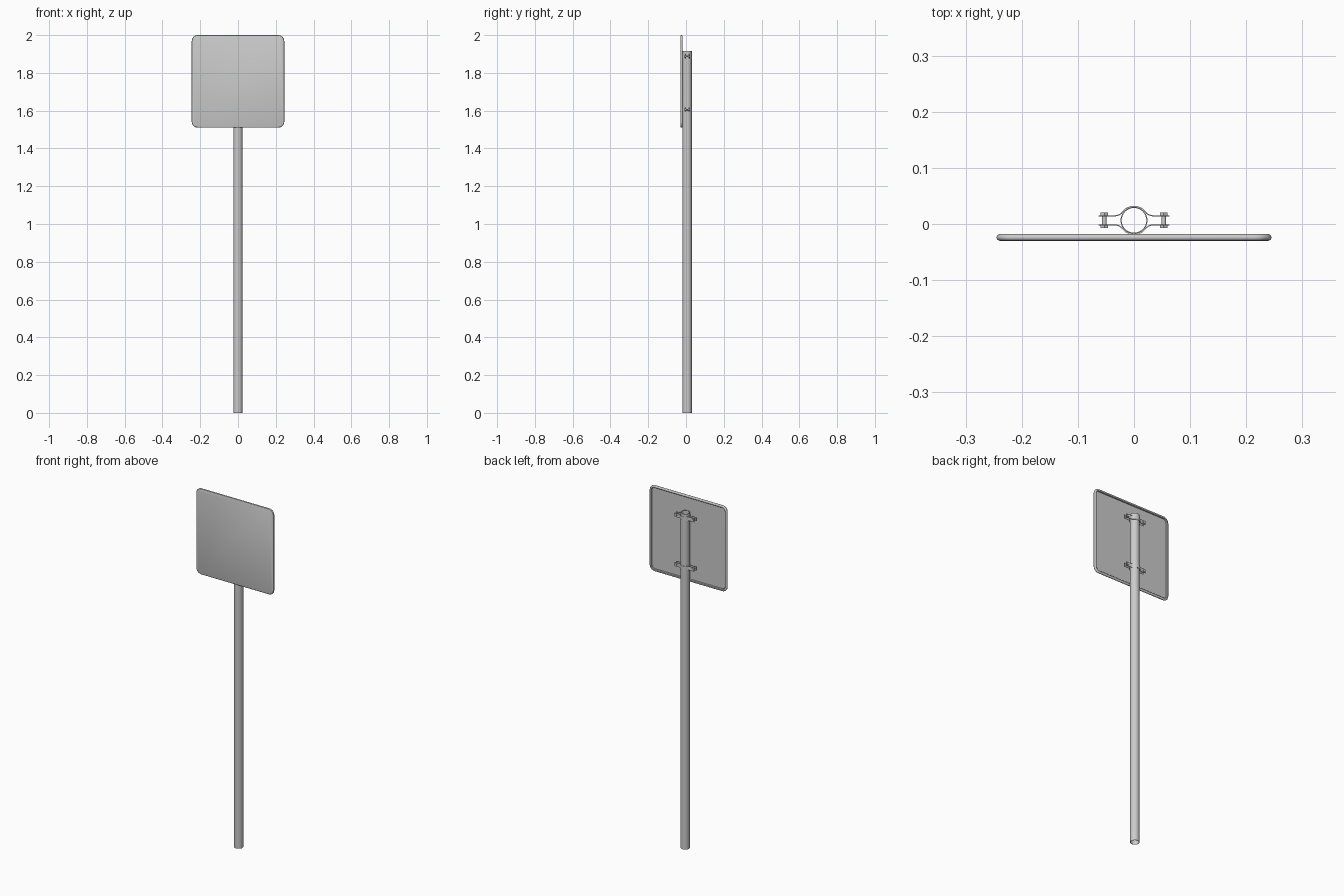
import bpy, bmesh, math
from mathutils import Matrix, Vector

if "Cube" in bpy.data.objects:
    bpy.data.objects.remove(bpy.data.objects["Cube"])

POLE_Y = 0.0065


def finish(name, bm, angle=35):
    bmesh.ops.recalc_face_normals(bm, faces=bm.faces)
    me = bpy.data.meshes.new(name)
    bm.to_mesh(me)
    bm.free()
    ob = bpy.data.objects.new(name, me)
    bpy.context.collection.objects.link(ob)
    bpy.ops.object.select_all(action='DESELECT')
    ob.select_set(True)
    bpy.context.view_layer.objects.active = ob
    bpy.ops.object.shade_smooth_by_angle(angle=math.radians(angle))
    return ob


def bridge(bm, a, b):
    n = len(a)
    for i in range(n):
        j = (i + 1) % n
        bm.faces.new((a[i], a[j], b[j], b[i]))


# Hollow pole
bm = bmesh.new()
rings = []
for r, z in ((0.024, 0), (0.024, 1.915), (0.022, 1.915), (0.022, 0)):
    rings.append([bm.verts.new((r * math.cos(t * math.tau / 32),
                                POLE_Y + r * math.sin(t * math.tau / 32), z)) for t in range(32)])
for i in range(4):
    bridge(bm, rings[i], rings[(i + 1) % 4])
finish("pole", bm)

# Sign panel: rounded square with a bevelled rim and recessed back
HALF, CORNER, MID_Z = 0.245, 0.032, 1.755
bm = bmesh.new()
rings = []
for inset, y in ((0.006, -0.03), (0.002, -0.0285), (0, -0.0255), (0, -0.0225),
                 (0.002, -0.0195), (0.005, -0.018), (0.011, -0.018), (0.013, -0.0195), (0.013, -0.026)):
    ring = []
    for q in range(4):
        centre = math.pi / 4 + q * math.pi / 2
        cx = math.copysign(HALF - CORNER, math.cos(centre))
        cz = math.copysign(HALF - CORNER, math.sin(centre))
        for k in range(9):
            a = q * math.pi / 2 + k * math.pi / 16
            r = CORNER - inset
            ring.append(bm.verts.new((cx + r * math.cos(a), y, MID_Z + cz + r * math.sin(a))))
    rings.append(ring)
for a, b in zip(rings, rings[1:]):
    bridge(bm, a, b)
bm.faces.new(rings[0])
bm.faces.new(rings[-1])
finish("sign_panel", bm)

# Clamp strap centre line: flange, blend and arc around the pole, mirrored in x
half = [(0.063, 0.008), (0.036, 0.008), (0.031, 0.0084), (0.0265, 0.0098), (0.0225, 0.0125)]
half += [(0.025 * math.cos(math.radians(a)), 0.025 * math.sin(math.radians(a))) for a in range(40, 91, 10)]
path = [Vector(p) for p in half] + [Vector((-x, y)) for x, y in half[-2::-1]]


def strap(name, z, side):
    outer, inner = [], []
    for i, p in enumerate(path):
        d = (path[min(i + 1, len(path) - 1)] - path[max(i - 1, 0)]).normalized()
        n = Vector((d.y, -d.x)) * 0.001
        outer.append(p - n)
        inner.append(p + n)
    bm = bmesh.new()
    sections = []
    for o, i in zip(outer, inner):
        sections.append([bm.verts.new((p.x, POLE_Y + side * p.y, z + h)) for p, h in
                         ((o, -0.011), (o, 0.011), (i, 0.011), (i, -0.011))])
    for a, b in zip(sections, sections[1:]):
        bridge(bm, a, b)
    bm.faces.new(sections[0])
    bm.faces.new(sections[-1])
    finish(name, bm)


# Bolt with hex head and nut, running along y
def bolt(name, x, z):
    bm = bmesh.new()
    for r, sides, y, depth in ((0.004, 16, 0, 0.024), (0.008, 6, 0.0113, 0.0045), (0.008, 6, -0.0113, 0.0045)):
        m = Matrix.Translation((x, POLE_Y + y, z)) @ Matrix.Rotation(math.pi / 2, 4, 'X')
        bmesh.ops.create_cone(bm, cap_ends=True, segments=sides, radius1=r, radius2=r, depth=depth, matrix=m)
    finish(name, bm)


for label, z in (("upper", 1.888), ("lower", 1.606)):
    strap(label + "_clamp_back", z, 1)
    strap(label + "_clamp_front", z, -1)
    bolt(label + "_bolt_left", -0.053, z)
    bolt(label + "_bolt_right", 0.053, z)
